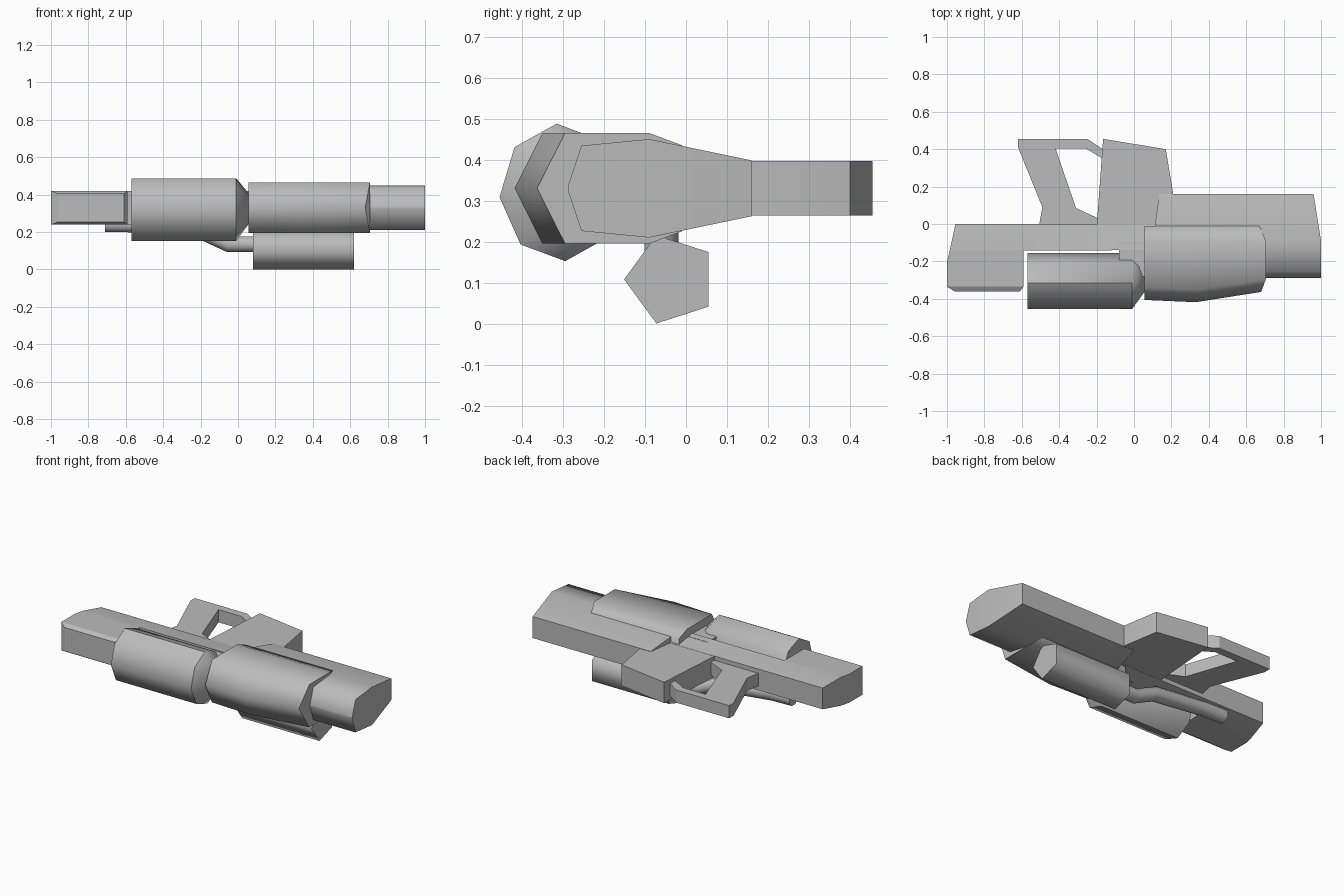
import bpy, bmesh
from math import cos, sin, radians

cube = bpy.data.objects.get("Cube")
if cube:
    bpy.data.objects.remove(cube)

MID = 0.33  # height of the symmetry plane

grey = bpy.data.materials.new("plain grey")
grey.use_nodes = True
grey.diffuse_color = (0.5, 0.5, 0.5, 1)
grey.node_tree.nodes["Principled BSDF"].inputs["Base Color"].default_value = (0.5, 0.5, 0.5, 1)


def loft(name, rings, smooth=30):
    """Skin a list of equal-length point rings and cap both ends."""
    bm = bmesh.new()
    loops = [[bm.verts.new(p) for p in ring] for ring in rings]
    n = len(loops[0])
    for a, b in zip(loops, loops[1:]):
        for i in range(n):
            j = (i + 1) % n
            bm.faces.new((a[i], a[j], b[j], b[i]))
    bm.faces.new(loops[0][::-1])
    bm.faces.new(loops[-1])
    bmesh.ops.recalc_face_normals(bm, faces=bm.faces)
    mesh = bpy.data.meshes.new(name)
    bm.to_mesh(mesh)
    bm.free()
    mesh.materials.append(grey)
    obj = bpy.data.objects.new(name, mesh)
    bpy.context.collection.objects.link(obj)
    bpy.ops.object.select_all(action='DESELECT')
    obj.select_set(True)
    bpy.context.view_layer.objects.active = obj
    bpy.ops.object.shade_smooth_by_angle(angle=radians(smooth))
    return obj


def slab(name, rows, smooth=30):
    """Rows of (y, x start, x end, half thickness)."""
    return loft(name, [[(a, y, MID - h), (b, y, MID - h), (b, y, MID + h), (a, y, MID + h)]
                       for y, a, b, h in rows], smooth)


def plate(name, outline, h):
    """Flat outline thickened about the symmetry plane."""
    return loft(name, [[(x, y, MID + s * h) for x, y in outline] for s in (-1, 1)])


def ring(x, y, z, ry, rz, sides, turn=0):
    angles = [radians(turn + 360 * i / sides) for i in range(sides)]
    return [(x, y + ry * cos(a), z + rz * sin(a)) for a in angles]


# Stock with a notch for the side canister
slab("stock", [(0, -0.955, 0.13, 0.067), (-0.14, -0.985, 0.13, 0.09),
               (-0.141, -0.985, -0.59, 0.09), (-0.2, -1, -0.59, 0.09),
               (-0.335, -1, -0.59, 0.09), (-0.36, -0.96, -0.61, 0.075)])

# Block joining stock and barrel
slab("receiver", [(-0.1, -0.08, 0.13, 0.085), (-0.28, -0.08, 0.13, 0.085)])

# Barrel, tapering toward its upper edge
slab("barrel", [(0.16, 0.135, 0.96, 0.068), (-0.09, 0.1, 1, 0.12),
                (-0.255, 0.1, 1, 0.104), (-0.288, 0.1, 1, 0.005)], 75)

# Magazine and grip
plate("magazine", [(-0.2, -0.02), (-0.165, 0.455), (0.17, 0.4), (0.21, 0.16), (0.2, -0.02)], 0.066)
plate("grip", [(-0.16, 0.395), (-0.25, 0.455), (-0.62, 0.455), (-0.62, 0.41), (-0.49, 0.09),
               (-0.51, -0.02), (-0.19, -0.02), (-0.19, 0.03), (-0.31, 0.085), (-0.42, 0.405),
               (-0.26, 0.405), (-0.16, 0.345)], 0.04)


# Barrel shroud: pointed front, narrowing toward the muzzle
def shroud_ring(x, shift, tip=0, back=0):
    half = [(x, -0.35 + shift, 0.135), (x, -0.09, 0.135), (x - back, -0.01, 0.105)]
    upper = [(a, y, MID + h) for a, y, h in half]
    lower = [(a, y, MID - h) for a, y, h in reversed(half)]
    return [(x - tip, -0.418 + shift, MID)] + upper + lower


loft("barrel_shroud", [shroud_ring(0.055, 0.012), shroud_ring(0.33, 0),
                       shroud_ring(0.705, 0.055, 0.025, 0.035)], 70)

# Eight-sided canister with a conical nose
loft("side_canister", [ring(-0.57, -0.305, 0.32, 0.15, 0.168, 8, 4),
                       ring(-0.01, -0.305, 0.32, 0.15, 0.168, 8, 4),
                       ring(0.055, -0.29, 0.325, 0.075, 0.085, 8, 4)], 48)

# Five-sided scope tube and its bent mounting bar
loft("scope", [ring(x, -0.037, 0.108, 0.114, 0.113, 5, 180) for x in (0.08, 0.62)], 75)
path = [(0.1, 0.135), (-0.06, 0.135), (-0.2, 0.2), (-0.57, 0.24), (-0.71, 0.243)]
loft("mounting_bar", [ring(x, -0.06, z, 0.045, 0.045, 8, 22.5) for x, z in path], 50)
